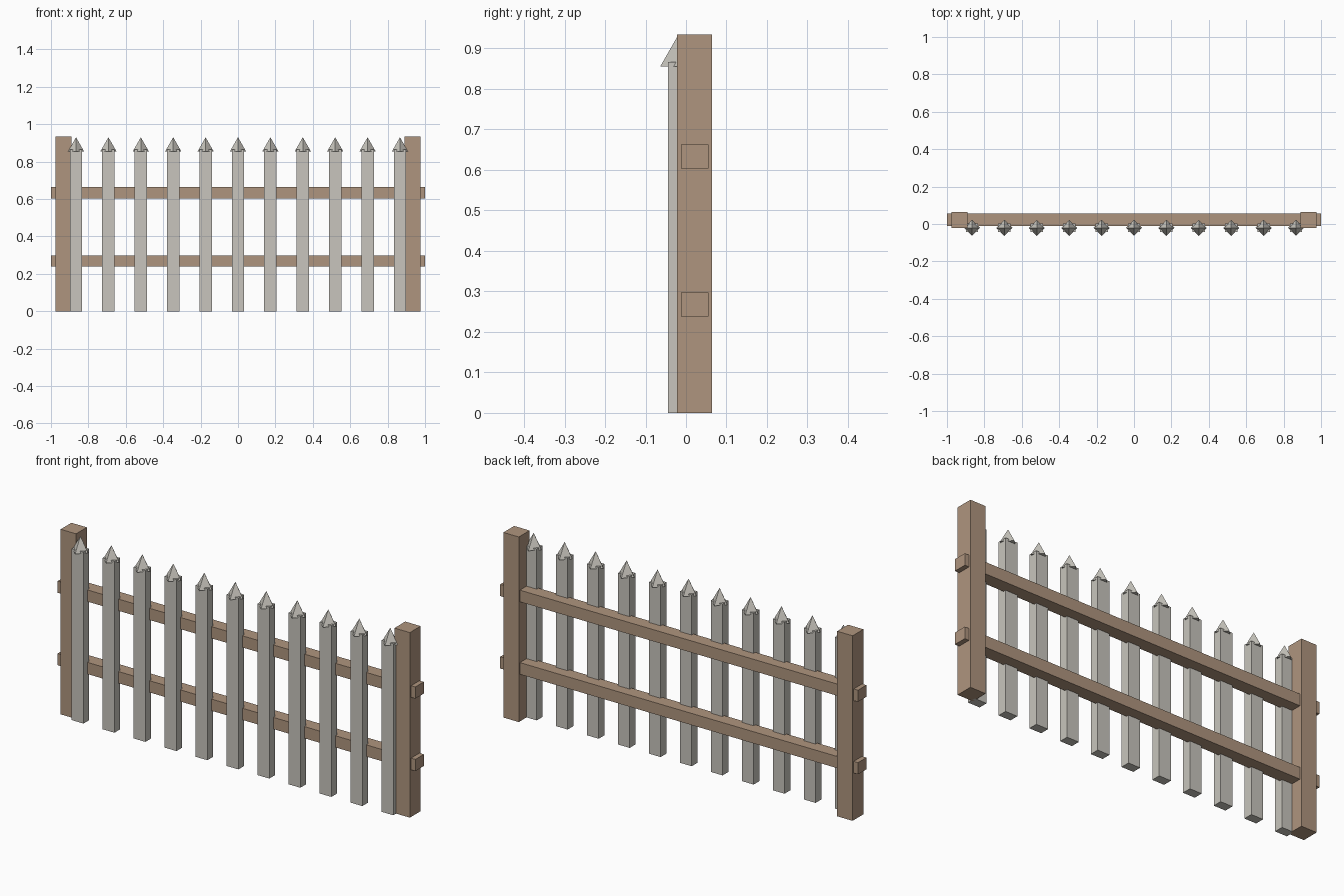
import bpy
import math

if "Cube" in bpy.data.objects:
    bpy.data.objects.remove(bpy.data.objects["Cube"])


def material(name, rgb):
    m = bpy.data.materials.new(name)
    m.diffuse_color = (*rgb, 1.0)
    m.use_nodes = True
    m.node_tree.nodes["Principled BSDF"].inputs["Base Color"].default_value = m.diffuse_color
    return m


BROWN = material("brown_wood", (0.43, 0.30, 0.21))
PALE = material("pale_grey_paint", (0.58, 0.56, 0.51))


def box(name, lo, hi, mat):
    """Box between two opposite corners."""
    bpy.ops.mesh.primitive_cube_add(size=1, location=[(a + b) / 2 for a, b in zip(lo, hi)])
    ob = bpy.context.object
    ob.name = name
    ob.scale = [b - a for a, b in zip(lo, hi)]
    bpy.ops.object.transform_apply(location=False, rotation=False, scale=True)
    ob.data.materials.append(mat)
    return ob


# End posts
for side, x in (("left", -0.933), ("right", 0.933)):
    box(f"post_{side}", (x - 0.043, -0.022, 0), (x + 0.043, 0.064, 0.935), BROWN)

# Horizontal rails passing through the posts
for level, z in (("lower", 0.238), ("upper", 0.604)):
    box(f"rail_{level}", (-1, -0.012, z), (1, 0.055, z + 0.059), BROWN)

# Pickets with pointed caps, each cap turned a corner to the front
PICKET_Y = -0.021
for i in range(11):
    x = (i - 5) * 0.1732
    box(f"picket_{i + 1}", (x - 0.033, PICKET_Y - 0.023, 0),
        (x + 0.033, PICKET_Y + 0.023, 0.866), PALE)
    bpy.ops.mesh.primitive_cone_add(vertices=4, radius1=0.043, radius2=0, depth=0.075,
                                    location=(x, PICKET_Y, 0.855 + 0.0375))
    cap = bpy.context.object
    cap.name = f"picket_cap_{i + 1}"
    cap.data.materials.append(PALE)
